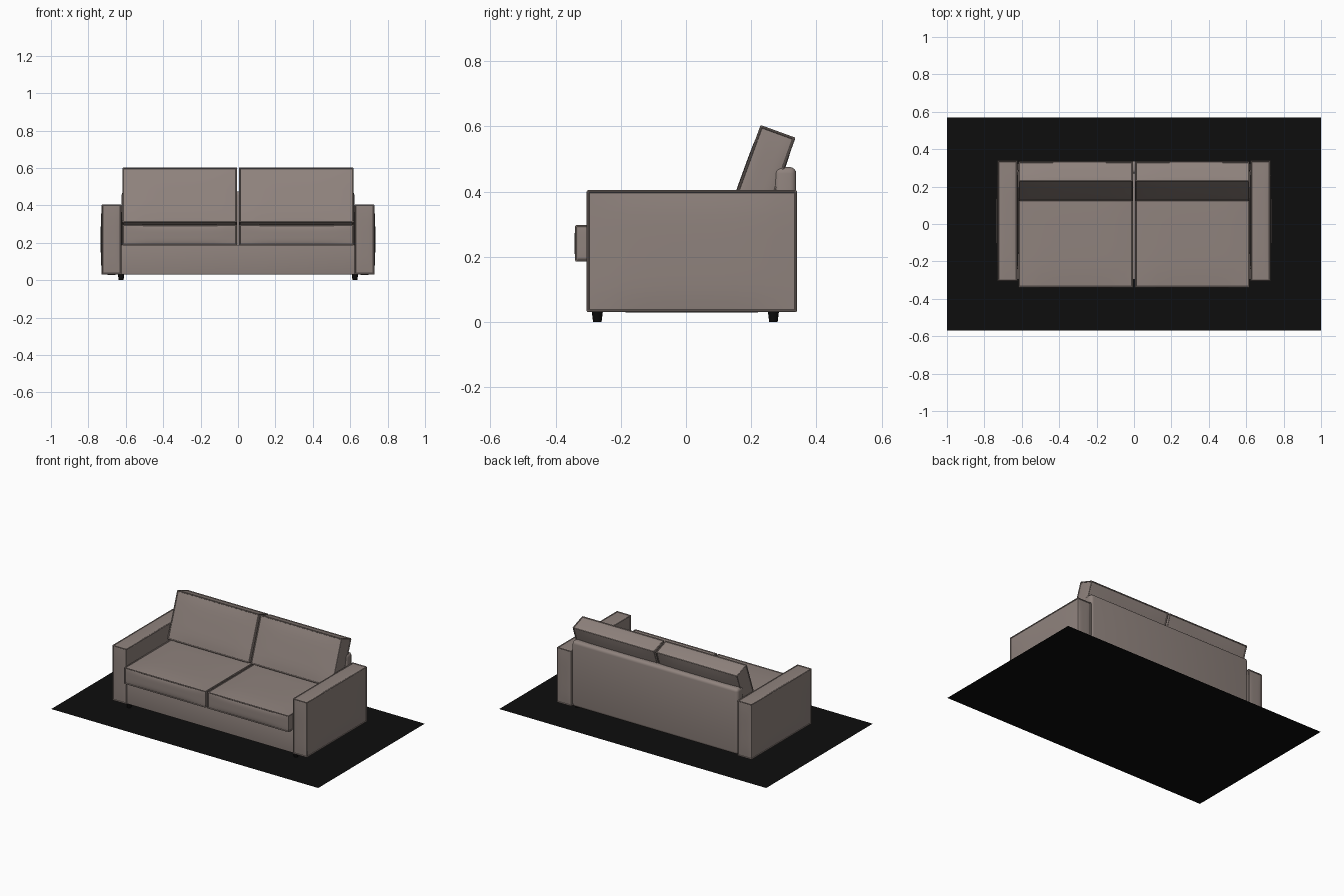
import bpy, bmesh, math
from mathutils import Matrix, Vector

if "Cube" in bpy.data.objects:
    bpy.data.objects.remove(bpy.data.objects["Cube"])


def material(name, rgb):
    m = bpy.data.materials.new(name)
    m.diffuse_color = (*rgb, 1)
    m.use_nodes = True
    m.node_tree.nodes["Principled BSDF"].inputs["Base Color"].default_value = m.diffuse_color
    return m


FABRIC = material("taupe_fabric", (0.275, 0.225, 0.205))
BLACK = material("black", (0.004, 0.004, 0.004))
PIPE = 0.004


def finish(name, bm, mat, smooth=True):
    me = bpy.data.meshes.new(name)
    bm.to_mesh(me)
    bm.free()
    ob = bpy.data.objects.new(name, me)
    bpy.context.collection.objects.link(ob)
    me.materials.append(mat)
    if smooth:
        bpy.ops.object.select_all(action='DESELECT')
        ob.select_set(True)
        bpy.context.view_layer.objects.active = ob
        bpy.ops.object.shade_smooth_by_angle(angle=math.radians(40))
    return ob


def tube(bm, a, b, r):
    """Round cord from a to b."""
    d = b - a
    rot = d.to_track_quat('Z', 'Y').to_matrix().to_4x4()
    bmesh.ops.create_cone(bm, cap_ends=True, segments=8, radius1=r, radius2=r, depth=d.length,
                          matrix=Matrix.Translation((a + b) / 2) @ rot)


def padded(name, center, size, bulge, tilt=0.0):
    """Upholstered block: faces swell in the middle, corded piping on all edges."""
    half = Vector(size) / 2 - Vector((PIPE, PIPE, PIPE))
    place = Matrix.Translation(center) @ Matrix.Rotation(tilt, 4, 'X')
    bm = bmesh.new()
    bmesh.ops.create_cube(bm, size=2)
    bmesh.ops.subdivide_edges(bm, edges=bm.edges[:], cuts=9, use_grid_fill=True)
    for v in bm.verts:
        u = v.co.copy()
        v.co = Vector([u[i] * half[i] for i in range(3)])
        for i in range(3):
            if abs(u[i]) > 0.999:
                j, k = (i + 1) % 3, (i + 2) % 3
                v.co[i] += math.copysign(bulge[i], u[i]) * (1 - u[j] ** 4) * (1 - u[k] ** 4)
    # piping
    for i in range(3):
        j, k = (i + 1) % 3, (i + 2) % 3
        for sj in (-1, 1):
            for sk in (-1, 1):
                a = Vector()
                a[i], a[j], a[k] = -half[i], sj * half[j], sk * half[k]
                b = a.copy()
                b[i] = half[i]
                tube(bm, a, b, PIPE)
    bm.transform(place)
    return finish(name, bm, FABRIC)


def block(name, lo, hi, bevel):
    """Plain block with softened edges."""
    lo, hi = Vector(lo), Vector(hi)
    bm = bmesh.new()
    bmesh.ops.create_cube(bm, size=1, matrix=Matrix.Translation((lo + hi) / 2)
                          @ Matrix.Diagonal((*(hi - lo), 1)))
    bmesh.ops.bevel(bm, geom=bm.edges[:], offset=bevel, segments=4, profile=0.5, affect='EDGES')
    return finish(name, bm, FABRIC)


# black mat under the sofa
bm = bmesh.new()
bmesh.ops.create_grid(bm, x_segments=1, y_segments=1, size=1,
                      matrix=Matrix.Diagonal((1, 0.57, 1, 1)))
finish("floor_mat", bm, BLACK, smooth=False)

# frame
block("seat_base", (-0.625, -0.298, 0.03), (0.625, 0.30, 0.188), 0.006)
block("back_panel", (-0.622, 0.27, 0.03), (0.622, 0.338, 0.475), 0.02)

for side, s in (("left", -1), ("right", 1)):
    padded(side + "_arm", (s * 0.676, 0.018, 0.217), (0.108, 0.645, 0.374), (0.008, 0.004, 0.005))
    padded(side + "_seat_cushion", (s * 0.311, -0.05, 0.241), (0.612, 0.58, 0.112),
           (0.004, 0.006, 0.008))
    padded(side + "_back_cushion", (s * 0.311, 0.229, 0.438), (0.612, 0.114, 0.312),
           (0.004, 0.006, 0.003), math.radians(-20))
    # tapered feet
    for end, y in (("front", -0.272), ("rear", 0.268)):
        bm = bmesh.new()
        bmesh.ops.create_cone(bm, cap_ends=True, segments=16, radius1=0.013, radius2=0.017,
                              depth=0.032, matrix=Matrix.Translation((s * 0.625, y, 0.016)))
        finish(f"{side}_{end}_foot", bm, BLACK)
